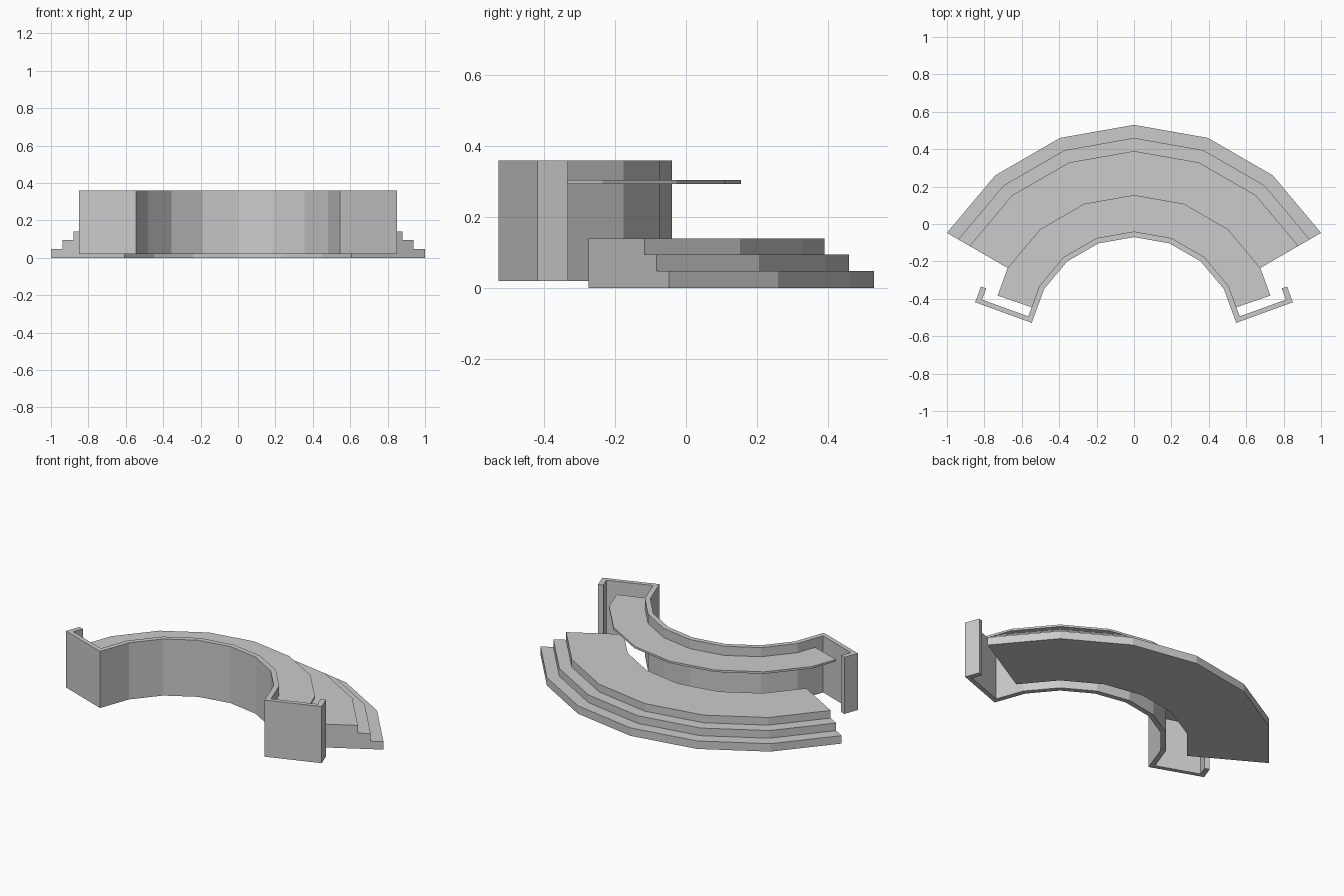
import bpy, bmesh
from math import sin, cos, radians

if "Cube" in bpy.data.objects:
    bpy.data.objects.remove(bpy.data.objects["Cube"])

CY = -0.625          # common centre of all arcs


def polar(r, deg):
    a = radians(deg)
    return (r * sin(a), CY + r * cos(a))


def finish(name, bm):
    bmesh.ops.recalc_face_normals(bm, faces=bm.faces)
    me = bpy.data.meshes.new(name)
    bm.to_mesh(me)
    bm.free()
    ob = bpy.data.objects.new(name, me)
    bpy.context.collection.objects.link(ob)
    return ob


def sym_prism(name, right, z0, z1):
    """Extrude a plan outline; the right half starts and ends on x = 0."""
    pts = right + [(-x, y) for x, y in reversed(right[1:-1])]
    bm = bmesh.new()
    face = bm.faces.new([bm.verts.new((x, y, z0)) for x, y in pts])
    ext = bmesh.ops.extrude_face_region(bm, geom=[face])
    top = [v for v in ext["geom"] if isinstance(v, bmesh.types.BMVert)]
    bmesh.ops.translate(bm, verts=top, vec=(0, 0, z1 - z0))
    return finish(name, bm)


def lerp(p, q, t):
    return (p[0] + (q[0] - p[0]) * t, p[1] + (q[1] - p[1]) * t)


# Stepped platform: stair profile swept in 20 degree facets
profile = [(0.70, 0), (1.155, 0), (1.155, 0.048), (1.085, 0.048),
           (1.085, 0.094), (1.015, 0.094), (1.015, 0.14), (0.70, 0.14)]
bm = bmesh.new()
rings = [[bm.verts.new((*polar(r, a), z)) for r, z in profile]
         for a in range(-60, 61, 20)]
n = len(profile)
for r0, r1 in zip(rings, rings[1:]):
    for i in range(n):
        j = (i + 1) % n
        bm.faces.new((r0[i], r0[j], r1[j], r1[i]))
bm.faces.new(rings[0])
bm.faces.new(rings[-1])
finish("stepped_platform", bm)

# Curved wall with hooked end wings
corner = polar(0.555, 80)
c20, s20 = cos(radians(20)), sin(radians(20))


def wing(u, v):
    return (corner[0] + u * c20 - v * s20, corner[1] + u * s20 + v * c20)


wall = [polar(0.555, a) for a in (0, 20, 40, 60, 80)]
wall += [wing(0.322, 0), wing(0.322, 0.09), wing(0.292, 0.09),
         wing(0.292, 0.026), wing(0.0295, 0.026)]
wall += [polar(0.585, a) for a in (60, 40, 20, 0)]
sym_prism("curved_wall", wall, 0.02, 0.36)

# Thin counter shelf behind the wall
angles = (0, 20, 40, 60)
inner = [polar(0.585, a) for a in angles]
inner.append(lerp(inner[-1], polar(0.585, 80), 0.59))
outer = [polar(0.78, a) for a in angles]
outer.append(lerp(outer[-1], polar(0.78, 80), 0.58))
sym_prism("counter_shelf", inner + outer[::-1], 0.293, 0.305)
